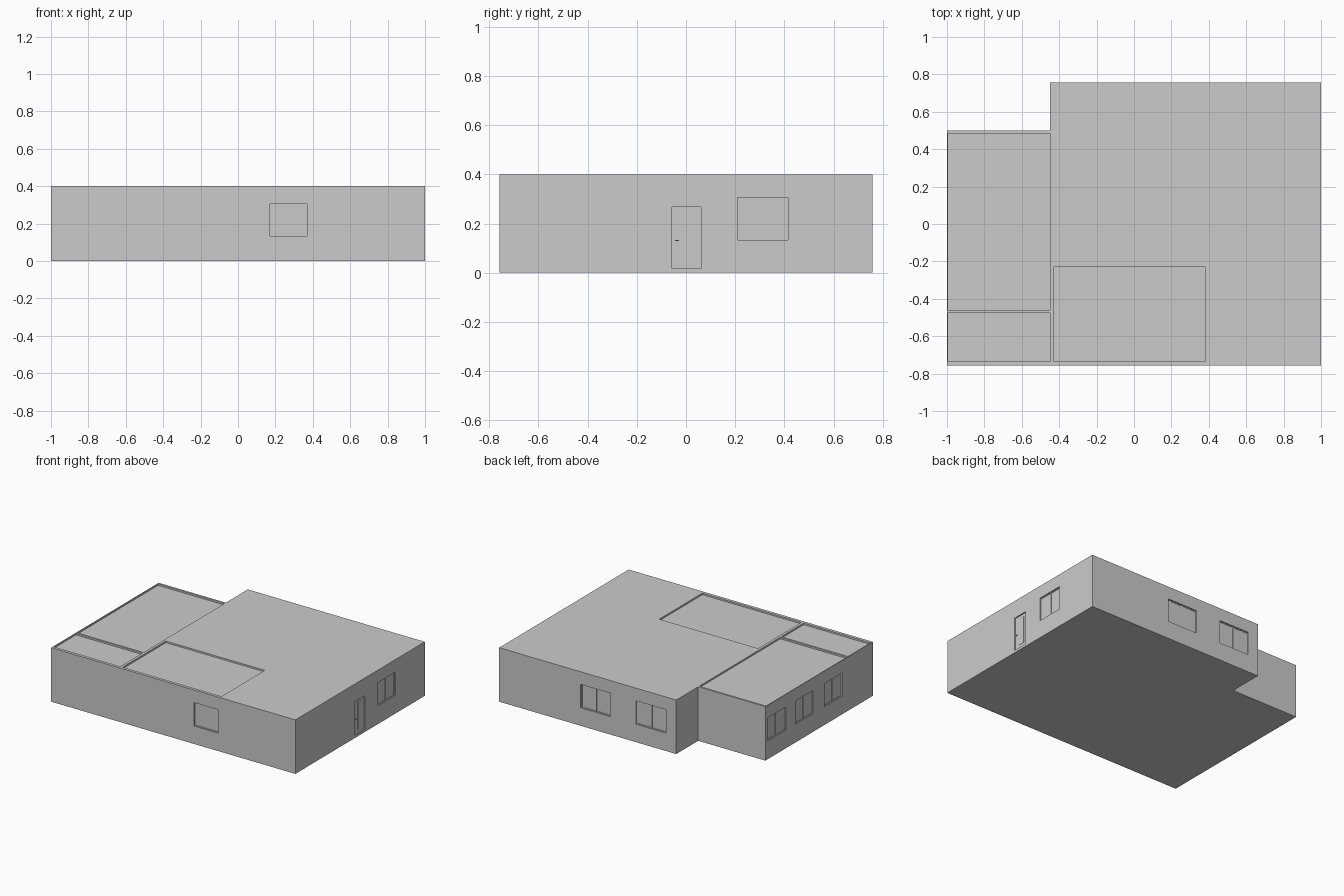
import bpy, bmesh

if "Cube" in bpy.data.objects:
    bpy.data.objects.remove(bpy.data.objects["Cube"])

W, D, H = 1.0, 0.757, 0.4          # half width, half depth, height
FLOOR, CEIL, RECESS = 0.01, 0.376, 0.388


def prism(name, outline, z0, z1):
    """Extrude a plan outline between two heights."""
    bm = bmesh.new()
    face = bm.faces.new([bm.verts.new((x, y, z0)) for x, y in outline])
    ext = bmesh.ops.extrude_face_region(bm, geom=[face])
    for v in ext["geom"]:
        if isinstance(v, bmesh.types.BMVert):
            v.co.z = z1
    bmesh.ops.recalc_face_normals(bm, faces=bm.faces[:])
    me = bpy.data.meshes.new(name)
    bm.to_mesh(me)
    bm.free()
    ob = bpy.data.objects.new(name, me)
    bpy.context.collection.objects.link(ob)
    return ob


def rect(x0, x1, y0, y1):
    return [(x0, y0), (x1, y0), (x1, y1), (x0, y1)]


def wall_box(name, side, u0, u1, z0, z1, d0, d1):
    """Box on an outer wall: u runs along the wall, d is depth inwards."""
    if side == "front":
        r = rect(u0, u1, -D + d0, -D + d1)
    elif side == "back":
        r = rect(u0, u1, D - d1, D - d0)
    elif side == "right":
        r = rect(W - d1, W - d0, u0, u1)
    else:
        r = rect(-W + d0, -W + d1, u0, u1)
    return prism(name, r, z0, z1)


def cut(target, cutter):
    cutter.hide_render = True
    mod = target.modifiers.new("cut", "BOOLEAN")
    mod.operation, mod.solver, mod.object = "DIFFERENCE", "EXACT", cutter
    bpy.context.view_layer.objects.active = target
    bpy.ops.object.modifier_apply(modifier=mod.name)
    bpy.data.objects.remove(cutter)


def frame(name, side, u0, u1, z0, z1, d0, d1, t):
    """Four bars around an opening."""
    wall_box(name + "_sill", side, u0, u1, z0, z0 + t, d0, d1)
    wall_box(name + "_head", side, u0, u1, z1 - t, z1, d0, d1)
    wall_box(name + "_jamb_a", side, u0, u0 + t, z0 + t, z1 - t, d0, d1)
    wall_box(name + "_jamb_b", side, u1 - t, u1, z0 + t, z1 - t, d0, d1)


# building body: one solid footprint, later hollowed out
house = prism("house_walls", [(-W, -D), (W, -D), (W, D), (-0.45, D),
                              (-0.45, 0.5), (-W, 0.5)], 0, H)

# room interiors
rooms = [
    rect(-0.98, -0.45, -0.46, 0.485),
    rect(-0.98, -0.45, -0.735, -0.475),
    rect(-0.43, 0.38, -0.735, -0.23),
    rect(0.395, 0.98, -0.735, -0.23),
    rect(0.395, 0.98, -0.215, 0.15),
    [(-0.43, -0.215), (0.38, -0.215), (0.38, 0.165), (0.98, 0.165),
     (0.98, 0.737), (-0.43, 0.737)],
]
for outline in rooms:
    cut(house, prism("room_cutter", outline, FLOOR, CEIL))

# sunken ceiling panels
for r in [(-0.995, -0.45, -0.46, 0.485), (-0.995, -0.45, -0.735, -0.475),
          (-0.43, 0.38, -0.735, -0.23)]:
    cut(house, prism("ceiling_cutter", rect(*r), RECESS, H + 0.1))

# windows: side, start, end, number of panes
Z0, Z1 = 0.133, 0.306
windows = [("front", 0.17, 0.37, 1), ("right", 0.21, 0.415, 2),
           ("back", 0.09, 0.333, 2), ("back", -0.365, -0.12, 2),
           ("left", 0.26, 0.47, 2), ("left", -0.06, 0.15, 2),
           ("left", -0.40, -0.19, 2)]
for i, (side, a, b, panes) in enumerate(windows):
    cut(house, wall_box("window_cutter", side, a, b, Z0, Z1, -0.05, 0.03))
    name = f"window_{i + 1}"
    frame(name + "_frame", side, a, b, Z0, Z1, 0.009, 0.017, 0.006)
    wall_box(name + "_pane", side, a, b, Z0, Z1, 0.011, 0.014)
    if panes == 2:
        m = (a + b) / 2
        wall_box(name + "_mullion", side, m - 0.004, m + 0.004,
                 Z0 + 0.006, Z1 - 0.006, 0.009, 0.017)

# entrance door with raised panel and lever handle
a, b, z0, z1 = -0.057, 0.06, 0.018, 0.268
cut(house, wall_box("door_cutter", "right", a, b, z0, z1, -0.05, 0.03))
wall_box("door_leaf", "right", a, b, z0, z1, 0.009, 0.017)
wall_box("door_panel", "right", -0.016, 0.032, 0.045, 0.245, 0.0075, 0.0185)
wall_box("door_handle_stem", "right", -0.044, -0.040, 0.128, 0.132, 0.003, 0.009)
wall_box("door_handle_lever", "right", -0.044, -0.028, 0.128, 0.132, 0.001, 0.003)
